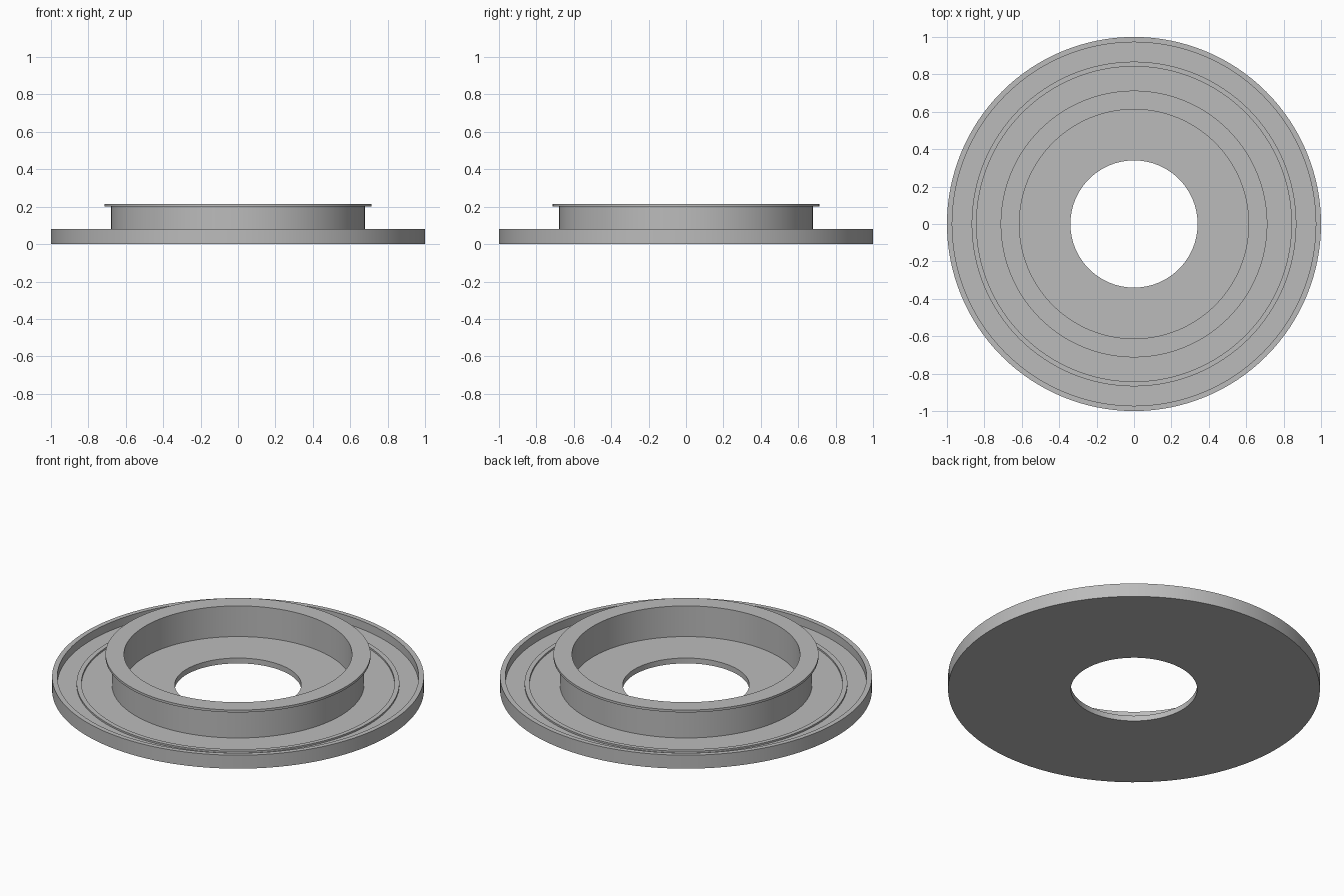
import bpy, bmesh, math

cube = bpy.data.objects.get("Cube")
if cube:
    bpy.data.objects.remove(cube, do_unlink=True)

SEGMENTS = 128
FLOOR = 0.032

grey = bpy.data.materials.new("plain_grey")
grey.use_nodes = True
colour = (0.5, 0.5, 0.5, 1)
grey.diffuse_color = colour
grey.node_tree.nodes["Principled BSDF"].inputs["Base Color"].default_value = colour


def lathe(name, profile):
    """Revolve a closed (radius, height) profile around z."""
    bm = bmesh.new()
    verts = [bm.verts.new((r, 0, z)) for r, z in profile]
    edges = [bm.edges.new((verts[i - 1], verts[i])) for i in range(len(verts))]
    bmesh.ops.spin(bm, geom=verts + edges, cent=(0, 0, 0), axis=(0, 0, 1),
                   angle=math.tau, steps=SEGMENTS, use_duplicate=False)
    bmesh.ops.remove_doubles(bm, verts=bm.verts, dist=1e-5)
    bmesh.ops.recalc_face_normals(bm, faces=bm.faces)
    mesh = bpy.data.meshes.new(name)
    bm.to_mesh(mesh)
    bm.free()
    mesh.materials.append(grey)
    obj = bpy.data.objects.new(name, mesh)
    bpy.context.collection.objects.link(obj)
    bpy.ops.object.select_all(action="DESELECT")
    obj.select_set(True)
    bpy.context.view_layer.objects.active = obj
    bpy.ops.object.shade_smooth_by_angle(angle=math.radians(30))


# Dished base: central hole, thin floor, low bead and raised outer rim
lathe("base_plate", [
    (0.34, 0), (1, 0), (1, 0.08), (0.972, 0.08), (0.972, FLOOR),
    (0.868, FLOOR), (0.868, FLOOR + 0.01), (0.842, FLOOR + 0.01),
    (0.842, FLOOR), (0.34, FLOOR)])

# Upright collar with a thin lip around its top
lathe("flanged_collar", [
    (0.613, FLOOR), (0.678, FLOOR), (0.678, 0.2), (0.713, 0.2),
    (0.713, 0.214), (0.613, 0.214)])
